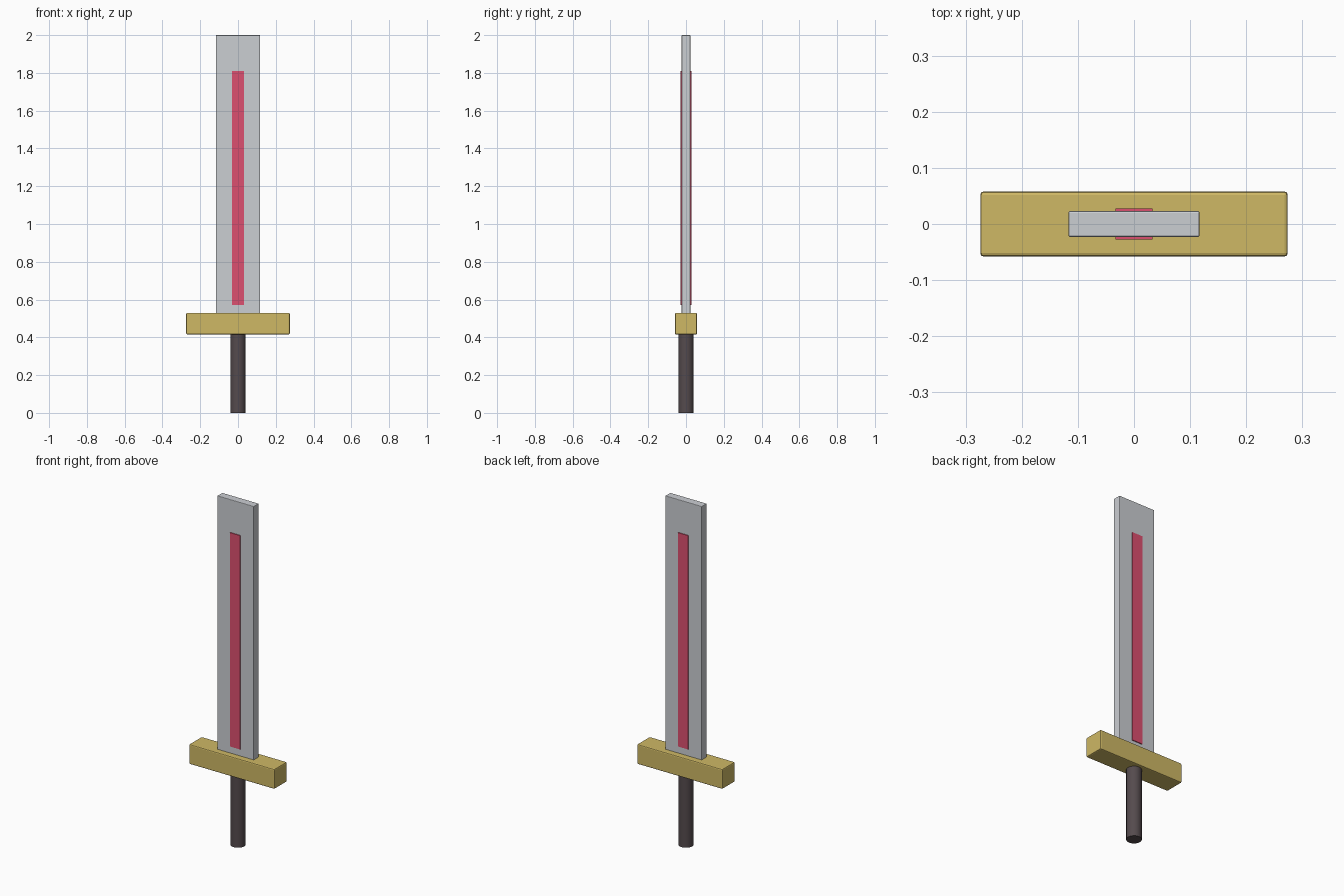
import bpy

if "Cube" in bpy.data.objects:
    bpy.data.objects.remove(bpy.data.objects["Cube"])


def material(name, rgb):
    m = bpy.data.materials.new(name)
    m.diffuse_color = (*rgb, 1)
    m.use_nodes = True
    m.node_tree.nodes["Principled BSDF"].inputs["Base Color"].default_value = m.diffuse_color
    return m


def block(name, half_x, half_y, z0, z1, mat=None, bevel=0.0):
    """Box centred on the z axis, spanning z0..z1, with softened edges."""
    bpy.ops.mesh.primitive_cube_add(size=2, location=(0, 0, (z0 + z1) / 2))
    ob = bpy.context.object
    ob.name = name
    ob.scale = (half_x, half_y, (z1 - z0) / 2)
    bpy.ops.object.transform_apply(location=False, rotation=False, scale=True)
    if bevel:
        mod = ob.modifiers.new("Bevel", 'BEVEL')
        mod.width = bevel
        mod.segments = 2
    if mat:
        ob.data.materials.append(mat)
    return ob


gold = material("gold", (0.62, 0.48, 0.13))
red = material("red", (0.72, 0.08, 0.16))
dark = material("dark_grip", (0.09, 0.07, 0.075))
steel = material("steel", (0.60, 0.62, 0.65))

# Grip
bpy.ops.mesh.primitive_cylinder_add(vertices=16, radius=0.041, depth=0.42,
                                    location=(0, 0, 0.21))
grip = bpy.context.object
grip.name = "grip"
grip.data.materials.append(dark)
bpy.ops.object.shade_smooth_by_angle()

# Crossguard
block("crossguard", 0.274, 0.058, 0.415, 0.53, gold, bevel=0.006)

# Blade
block("blade", 0.117, 0.023, 0.52, 2.0, steel, bevel=0.003)

# Red inlay, standing slightly proud of both blade faces
block("blade_inlay", 0.033, 0.028, 0.57, 1.81, red)
